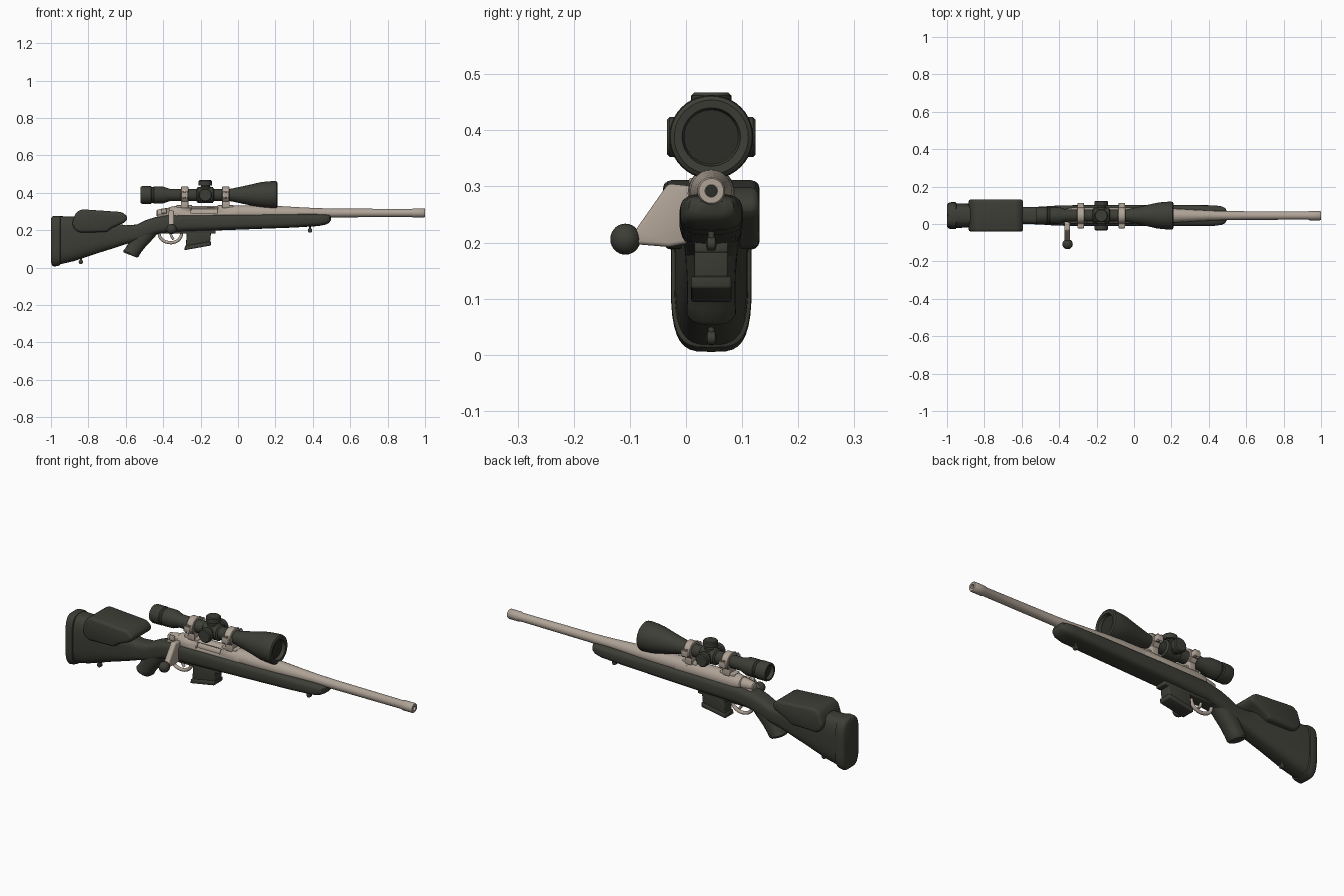
import bpy, bmesh, math
from mathutils import Vector

if "Cube" in bpy.data.objects:
    bpy.data.objects.remove(bpy.data.objects["Cube"])

CY = 0.045          # centre line of the rifle
SZ = 0.388          # scope axis height
BZ = 0.292          # bore axis height


def material(name, rgb):
    m = bpy.data.materials.new(name)
    m.diffuse_color = (*rgb, 1)
    m.use_nodes = True
    m.node_tree.nodes["Principled BSDF"].inputs["Base Color"].default_value = m.diffuse_color
    return m


OLIVE = material("dark_olive", (0.046, 0.048, 0.037))
TAN = material("tan_metal", (0.43, 0.365, 0.305))
BLACK = material("dark_glass", (0.025, 0.027, 0.022))


def finish(name, bm, mat, bevel=0, angle=35):
    bmesh.ops.recalc_face_normals(bm, faces=bm.faces)
    me = bpy.data.meshes.new(name)
    bm.to_mesh(me)
    bm.free()
    me.materials.append(mat)
    ob = bpy.data.objects.new(name, me)
    bpy.context.collection.objects.link(ob)
    bpy.ops.object.select_all(action='DESELECT')
    ob.select_set(True)
    bpy.context.view_layer.objects.active = ob
    if bevel:
        b = ob.modifiers.new("bevel", 'BEVEL')
        b.width, b.segments, b.limit_method = bevel, 3, 'ANGLE'
        b.angle_limit = math.radians(25)
        bpy.ops.object.modifier_apply(modifier="bevel")
    bpy.ops.object.shade_smooth_by_angle(angle=math.radians(angle))
    return ob


def skin(name, rings, mat, bevel=0):
    """Join rings of points with quads and cap both ends."""
    bm = bmesh.new()
    vs = [[bm.verts.new(p) for p in r] for r in rings]
    n = len(vs[0])
    for a, b in zip(vs, vs[1:]):
        for i in range(n):
            bm.faces.new((a[i], a[(i + 1) % n], b[(i + 1) % n], b[i]))
    bm.faces.new(vs[0])
    bm.faces.new(vs[-1])
    return finish(name, bm, mat, bevel)


def lathe(name, prof, origin, axis, mat, n=32):
    """Turn (distance, radius) points about an axis."""
    o = Vector(origin)
    k = 'xyz'.index(axis)
    rings = []
    for d, r in prof:
        ring = []
        for i in range(n):
            a = math.tau * i / n
            p = [0, 0, 0]
            p[k], p[(k + 1) % 3], p[(k + 2) % 3] = d, r * math.cos(a), r * math.sin(a)
            ring.append(o + Vector(p))
        rings.append(ring)
    return skin(name, rings, mat)


def oval(c, hw, v, e, n=36):
    """Rounded-box section: half width hw along y, half height vector v."""
    def f(t):
        return math.copysign(abs(t) ** (2 / e), t)
    return [Vector(c) + Vector((0, hw * f(math.cos(math.tau * i / n)), 0))
            + Vector(v) * f(math.sin(math.tau * i / n)) for i in range(n)]


def prism(name, pts, half, mat, bevel=0, plane='xz', c=CY):
    def at(p, d):
        return (p[0], c + d, p[1]) if plane == 'xz' else (c + d, p[0], p[1])
    return skin(name, [[at(p, d) for p in pts] for d in (-half, half)], mat, bevel)


def box(name, x, y, z, mat, bevel=0.004):
    return prism(name, [(x[0], z[0]), (x[1], z[0]), (x[1], z[1]), (x[0], z[1])],
                 (y[1] - y[0]) / 2, mat, bevel, c=(y[0] + y[1]) / 2)


def rod(name, pts, r, mat):
    cu = bpy.data.curves.new(name, 'CURVE')
    cu.dimensions, cu.bevel_depth, cu.bevel_resolution = '3D', r, 3
    cu.use_fill_caps = True
    cu.resolution_u = 6
    s = cu.splines.new('BEZIER')
    s.bezier_points.add(len(pts) - 1)
    for bp, p in zip(s.bezier_points, pts):
        bp.co = p
        bp.handle_left_type = bp.handle_right_type = 'AUTO'
    ob = bpy.data.objects.new(name, cu)
    cu.materials.append(mat)
    bpy.context.collection.objects.link(ob)


# Stock: x, bottom, top, half width
sections = [(-.957, .016, .275, .066), (-.88, .034, .273, .064), (-.75, .077, .258, .056),
            (-.66, .105, .238, .05), (-.60, .125, .226, .046), (-.54, .14, .230, .046),
            (-.49, .155, .255, .048), (-.44, .178, .270, .052), (-.36, .19, .283, .055),
            (-.1, .199, .286, .057), (.3, .214, .287, .056), (.43, .222, .286, .055),
            (.47, .230, .284, .049), (.488, .240, .281, .04), (.496, .252, .275, .025)]
skin("stock", [oval((x, CY, (a + b) / 2), w, (0, 0, (b - a) / 2), 3.2)
               for x, a, b, w in sections], OLIVE)

# Recoil pad
pad = [(-1, .03, .262, .058), (-.994, .012, .272, .067), (-.985, .005, .276, .071),
       (-.962, .009, .277, .072), (-.953, .013, .276, .071), (-.95, .018, .272, .066)]
skin("recoil_pad", [oval((x, CY, (a + b) / 2), w, (0, 0, (b - a) / 2), 3.6)
                    for x, a, b, w in pad], OLIVE)

# Pistol grip: x, z, half width, half depth
grip = [(-.47, .215, .045, .055), (-.50, .175, .045, .052), (-.535, .13, .043, .046),
        (-.558, .095, .043, .042), (-.572, .075, .044, .044), (-.576, .067, .038, .038)]
skin("pistol_grip", [oval((x, CY, z), w, (d * .93, 0, -d * .36), 2.4)
                     for x, z, w, d in grip], OLIVE)

# Adjustable cheek piece
prism("cheek_piece", [(-.888, .235), (-.868, .292), (-.84, .312), (-.62, .297), (-.588, .27),
                      (-.60, .243), (-.675, .212), (-.70, .19), (-.85, .187), (-.875, .205)],
      .086, OLIVE, .018)

# Barrel with recessed muzzle
lathe("barrel", [(-.06, .041), (.12, .040), (.22, .037), (.32, .031), (.42, .026), (.52, .0235),
                 (.93, .0215), (.938, .025), (.994, .025), (1, .022), (1, .011), (.96, .011)],
      (0, CY, BZ), 'x', TAN)
lathe("muzzle_bore", [(.95, .0108), (.985, .0108)], (0, CY, BZ), 'x', BLACK, 20)

# Receiver with ejection port cut on the front side, bolt inside
receiver = lathe("receiver", [(-.37, .030), (-.365, .036), (-.33, .042), (.0, .042), (.005, .040)],
                 (0, CY, .288), 'x', TAN)
cutter = box("port_cutter", (-.25, -.11), (-.05, .035), (.288, .318), TAN, 0)
mod = receiver.modifiers.new("port", 'BOOLEAN')
mod.operation, mod.object = 'DIFFERENCE', cutter
bpy.context.view_layer.objects.active = receiver
bpy.ops.object.modifier_apply(modifier="port")
bpy.data.objects.remove(cutter)
lathe("bolt_body", [(-.36, .026), (-.09, .026)], (0, CY, .290), 'x', TAN)
lathe("bolt_shroud", [(-.435, .014), (-.43, .02), (-.40, .026), (-.37, .03), (-.35, .03)],
      (0, CY, .290), 'x', TAN)
box("receiver_tang", (-.43, -.33), (CY - .025, CY + .025), (.25, .282), TAN)
box("safety_lever", (-.41, -.38), (.005, .02), (.29, .315), TAN)

# Bolt handle and knob
prism("bolt_handle", [(-.032, .305), (-.09, .222), (-.09, .197), (-.03, .192), (.01, .2), (.02, .3)],
      .015, TAN, .007, 'yz', -.357)
lathe("bolt_knob", [(.027 * -math.cos(math.pi * i / 14), .0275 * math.sin(math.pi * i / 14) + 1e-4)
                    for i in range(15)], (-.355, -.108, .206), 'y', OLIVE, 24)

# Trigger and guard
rod("trigger_guard", [(-.425, CY, .195), (-.412, CY, .155), (-.375, CY, .135), (-.335, CY, .138),
                      (-.308, CY, .16), (-.30, CY, .195)], .009, TAN)
rod("trigger", [(-.36, CY, .2), (-.357, CY, .17), (-.345, CY, .15)], .007, TAN)
box("bottom_metal", (-.43, -.12), (CY - .03, CY + .03), (.182, .205), OLIVE)

# Magazine with wider floor plate
prism("magazine", [(-.272, .21), (-.28, .105), (-.15, .128), (-.142, .21)], .03, OLIVE, .004)
prism("magazine_floor", [(-.284, .116), (-.286, .093), (-.146, .118), (-.143, .141)],
      .036, OLIVE, .005)

# Sling studs
for nm, x, z in (("front", .385, .198), ("rear", -.84, .030)):
    lathe(nm + "_sling_stud", [(-.009, .005), (-.007, .012), (.007, .012), (.009, .005)],
          (x, CY, z), 'y', OLIVE, 16)
    lathe(nm + "_stud_post", [(0, .006), (.035, .006)], (x, CY, z), 'z', OLIVE, 12)

# Scope body
lathe("scope_body", [(-.50, .034), (-.52, .036), (-.522, .043), (-.512, .047), (-.465, .047),
                     (-.46, .043), (-.452, .043), (-.448, .046), (-.40, .045), (-.365, .033),
                     (-.05, .032), (-.03, .035), (.05, .052), (.12, .068), (.15, .072),
                     (.195, .075), (.206, .073), (.211, .066), (.209, .052), (.19, .048)],
      (0, CY, SZ), 'x', OLIVE, 40)
lathe("front_lens", [(.18, .047), (.1915, .047)], (0, CY, SZ), 'x', BLACK)
lathe("rear_lens", [(-.5015, .033), (-.49, .033)], (0, CY, SZ), 'x', BLACK)

# Turret block and three turrets
lathe("turret_block", [(-.222, .032), (-.215, .042), (-.135, .042), (-.128, .032)],
      (0, CY, SZ), 'x', OLIVE)
turret = [(0, .03), (.042, .03), (.046, .024), (.05, .024), (.052, .036), (.074, .036), (.079, .031)]
for nm, ax, s in (("top", 'z', 1), ("left", 'y', 1), ("right", 'y', -1)):
    lathe(nm + "_turret", [(s * d, r) for d, r in turret], (-.175, CY, SZ), ax, OLIVE, 28)

# Scope rings, clamps, screws and bases
for nm, x in (("rear", -.285), ("front", -.065)):
    lathe(nm + "_scope_ring", [(-.02, .032), (-.02, .042), (-.017, .045), (.017, .045),
                               (.02, .042), (.02, .032)], (x, CY, SZ), 'x', TAN)
    box(nm + "_ring_clamp", (x - .018, x + .018), (CY - .068, CY + .068),
        (SZ - .014, SZ + .014), TAN)
    box(nm + "_ring_base", (x - .02, x + .02), (CY - .03, CY + .03), (.318, .358), TAN)
    box(nm + "_mount_rail", (x - .045, x + .04), (CY - .024, CY + .024), (.31, .334), TAN)
    for sy in (-1, 1):
        for dx in (-.009, .009):
            lathe(nm + "_ring_screw", [(-.02, .006), (.02, .006)],
                  (x + dx, CY + sy * .058, SZ), 'z', TAN, 12)
